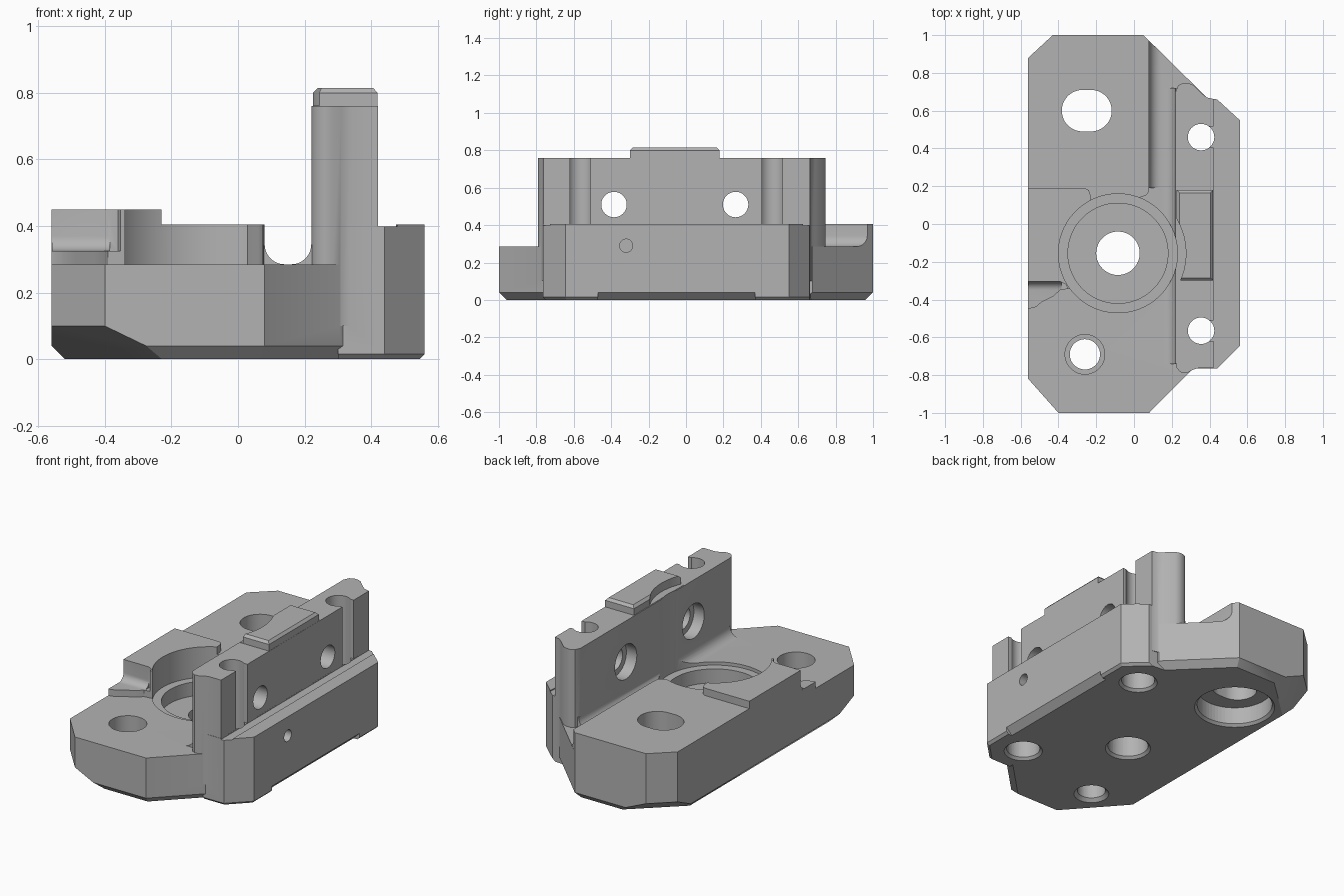
import bpy, bmesh, math
from mathutils import Vector, Matrix

cube = bpy.data.objects.get("Cube")
if cube:
    bpy.data.objects.remove(cube, do_unlink=True)

# One machined grey material
grey = bpy.data.materials.new("machined grey")
grey.use_nodes = True
grey.diffuse_color = (0.45, 0.45, 0.45, 1)
grey.node_tree.nodes["Principled BSDF"].inputs["Base Color"].default_value = (0.45, 0.45, 0.45, 1)

AXES = {"x": lambda u, v, w: (w, u, v),
        "y": lambda u, v, w: (u, w, v),
        "z": lambda u, v, w: (u, v, w)}


def finish(name, bm):
    bmesh.ops.recalc_face_normals(bm, faces=bm.faces)
    mesh = bpy.data.meshes.new(name)
    bm.to_mesh(mesh)
    bm.free()
    mesh.materials.append(grey)
    obj = bpy.data.objects.new(name, mesh)
    bpy.context.collection.objects.link(obj)
    return obj


def slice_off(bm, point, normal):
    """Remove everything in front of a plane and close the gap."""
    geom = bm.verts[:] + bm.edges[:] + bm.faces[:]
    res = bmesh.ops.bisect_plane(bm, geom=geom, plane_co=point, plane_no=normal, clear_outer=True)
    edges = [e for e in res["geom_cut"] if isinstance(e, bmesh.types.BMEdge)]
    if edges:
        bmesh.ops.contextual_create(bm, geom=edges)


def prism(name, pts, low, high, axis="z", chamfers=None, planes=()):
    """Extrude a profile; chamfers maps edge index to (height, inset) at the foot."""
    bm = bmesh.new()
    rings = [[bm.verts.new(AXES[axis](u, v, w)) for u, v in pts] for w in (low, high)]
    bm.faces.new(rings[0])
    bm.faces.new(rings[1])
    n = len(pts)
    for i in range(n):
        j = (i + 1) % n
        bm.faces.new((rings[0][i], rings[0][j], rings[1][j], rings[1][i]))
    for i, (height, inset) in (chamfers or {}).items():
        a, b = Vector(pts[i]), Vector(pts[(i + 1) % n])
        out = Vector(((b - a).y, -(b - a).x)).normalized()
        slice_off(bm, (a.x, a.y, low + height), (out.x * height, out.y * height, -inset))
    for point, normal in planes:
        slice_off(bm, point, normal)
    return finish(name, bm)


def cylinder(name, centre, r, low, high, axis="z", r_high=None, stretch=0):
    """Round or straight-sided oval bore along an axis."""
    r_high = r if r_high is None else r_high
    bm = bmesh.new()
    rings = []
    steps = 64
    for rad, w in ((r, low), (r_high, high)):
        ring = []
        for i in range(steps):
            a = 2 * math.pi * (i + 0.5) / steps
            shift = math.copysign(stretch, math.cos(a))
            ring.append(bm.verts.new(AXES[axis](centre[0] + rad * math.cos(a) + shift,
                                                centre[1] + rad * math.sin(a), w)))
        rings.append(ring)
    bm.faces.new(rings[0])
    bm.faces.new(rings[1])
    for i in range(steps):
        j = (i + 1) % steps
        bm.faces.new((rings[0][i], rings[0][j], rings[1][j], rings[1][i]))
    return finish(name, bm)


def fillet_pts(u, v, r, side):
    """Concave corner fill with a little overlap into its neighbours."""
    arc = [(u + side * r * (1 - math.sin(a)), v + r * (1 - math.cos(a)))
           for a in [math.pi / 2 * i / 8 for i in range(9)]]
    return arc + [(u - side * 0.02, v + r), (u - side * 0.02, v - 0.02), (u + side * r, v - 0.02)]


def combine(target, tool, operation):
    mod = target.modifiers.new(operation, "BOOLEAN")
    mod.operation, mod.solver, mod.object = operation, "EXACT", tool
    bpy.context.view_layer.objects.active = target
    bpy.ops.object.modifier_apply(modifier=mod.name)
    bpy.data.objects.remove(tool, do_unlink=True)


# Base plate with chamfered foot
small, large = (0.04, 0.04), (0.1, 0.155)
outline = [(-0.56, -0.82), (-0.4, -1), (0.08, -1), (0.31, -0.77), (0.38, -0.7),
           (0.38, 0.675), (0.05, 1), (-0.43, 1), (-0.56, 0.88)]
body = prism("bracket_body", outline, 0, 0.45, chamfers={
    0: large, 1: small, 2: small, 5: small, 6: small, 7: large, 8: small})


def cut(tool):
    combine(body, tool, "DIFFERENCE")


def add(tool):
    combine(body, tool, "UNION")


# Deck levels: rear deck, small step, low front and channel
cut(prism("rear_deck_cut", [(-0.7, 0.19), (-0.26, 0.19), (-0.24, 0.18), (-0.23, 0.15),
                            (-0.23, -0.3), (0.7, -0.3), (0.7, 1.2), (-0.7, 1.2)], 0.405, 0.6))
cut(prism("step_cut", [(-0.7, -0.305), (-0.39, -0.305), (-0.36, -0.32), (-0.3, -0.5),
                       (-0.7, -0.5)], 0.325, 0.6))
cut(prism("front_deck_cut", [(-0.7, -0.46), (-0.56, -0.45), (-0.52, -0.44), (-0.49, -0.415),
                             (-0.43, -0.385), (-0.39, -0.35), (-0.33, -0.34), (-0.1, 0),
                             (0.03, 0.14), (0.06, 0.15), (0.075, 0.165), (0.08, 0.2),
                             (0.08, 1.2), (0.7, 1.2), (0.7, -1.2), (-0.7, -1.2)], 0.285, 0.6))
add(prism("step_fillet", fillet_pts(-0.305, 0.325, 0.045, -1), -0.559, -0.385, "x"))

# Side block and its foot chamfers
rim = (0.015, 0.015)
add(prism("side_block", [(0.3, -0.765), (0.44, -0.765), (0.56, -0.645), (0.56, 0.55),
                         (0.44, 0.66), (0.3, 0.67)], 0, 0.405,
          chamfers={i: rim for i in range(4)}))
cut(prism("foot_cut", [(0.51, -0.01), (0.61, -0.01), (0.61, 0.09)], -0.47, 0.37, "y"))

# Upright wall, channel fillets and top tab
add(prism("upright_wall", [(0.22, -0.73), (0.225, -0.76), (0.24, -0.78), (0.26, -0.79),
                           (0.285, -0.787), (0.31, -0.772), (0.34, -0.763), (0.42, -0.763),
                           (0.42, 0.662), (0.385, 0.67), (0.36, 0.69), (0.31, 0.738),
                           (0.285, 0.747), (0.26, 0.747), (0.235, 0.735), (0.22, 0.7)], 0.1, 0.76))
add(prism("wall_fillet", fillet_pts(0.22, 0.285, 0.06, 1 - 2), -0.74, 0.72, "y"))
add(prism("deck_fillet", fillet_pts(0.08, 0.285, 0.06, 1), 0.19, 0.99, "y",
          planes=[((0.05, 0.999, 0), (0.325, 0.33, 0))]))
tab_bevel = [(0.225, 0.7), (0.419, 0.7), (0.419, 0.8), (0.405, 0.815), (0.24, 0.815), (0.225, 0.8)]
add(prism("top_tab", tab_bevel, -0.3, 0.18, "y",
          planes=[((0, -0.3, 0.8), (0, -1, 1)), ((0, 0.18, 0.8), (0, 1, 1))]))

# Round pocket with nested recess and relief in the tab
pocket = (-0.085, -0.155)
for r, low, high in ((0.315, 0.265, 0.9), (0.265, 0.18, 0.4), (0.115, -0.1, 0.3), (0.36, 0.762, 0.9)):
    cut(cylinder("pocket_cut", pocket, r, low, high))
cut(cylinder("pocket_countersink", pocket, 0.14, -0.01, 0.02, r_high=0.11))

# Front bolt hole
front = (-0.26, -0.69)
cut(cylinder("front_bore", front, 0.08, -0.1, 0.4))
cut(cylinder("front_counterbore", front, 0.105, 0.14, 0.5))
cut(cylinder("front_countersink", front, 0.11, -0.01, 0.025, r_high=0.075))

# Rear oval hole, counterbored from beneath
rear = (-0.25, 0.6)
cut(cylinder("rear_oval", rear, 0.11, -0.1, 0.6, stretch=0.022))
cut(cylinder("rear_counterbore", rear, 0.215, -0.1, 0.12))
cut(cylinder("rear_countersink", rear, 0.24, -0.01, 0.02, r_high=0.21))

# Vertical bolt holes in the wall, open to the outer face above the ledge
for y in (-0.565, 0.46):
    spot = (0.355, y)
    cut(cylinder("wall_bore", spot, 0.07, -0.1, 0.9))
    cut(cylinder("wall_counterbore", spot, 0.095, -0.1, 0.12))
    cut(cylinder("wall_countersink", spot, 0.12, -0.01, 0.02, r_high=0.09))
    cut(prism("wall_slot", [(0.36, y - 0.055), (0.45, y - 0.055), (0.45, y + 0.055),
                            (0.36, y + 0.055)], 0.402, 0.9))

# Cross holes through the wall, counterbored from the channel side
for y in (-0.385, 0.265):
    cut(cylinder("cross_bore", (y, 0.51), 0.068, 0.1, 0.5, "x"))
    cut(cylinder("cross_counterbore", (y, 0.51), 0.105, 0.1, 0.29, "x"))

# Blind pin hole and shallow ledge groove
cut(cylinder("pin_hole", (-0.32, 0.29), 0.035, 0.46, 0.7, "x"))
cut(prism("ledge_groove", [(0.4205, -0.9), (0.5, -0.9), (0.475, -0.7), (0.475, 0.6),
                           (0.5, 0.8), (0.4205, 0.8)], 0.399, 0.45))

# Smooth the round faces, keep machined edges crisp
bpy.ops.object.select_all(action="DESELECT")
body.select_set(True)
bpy.context.view_layer.objects.active = body
bpy.ops.object.shade_smooth_by_angle(angle=math.radians(30))
